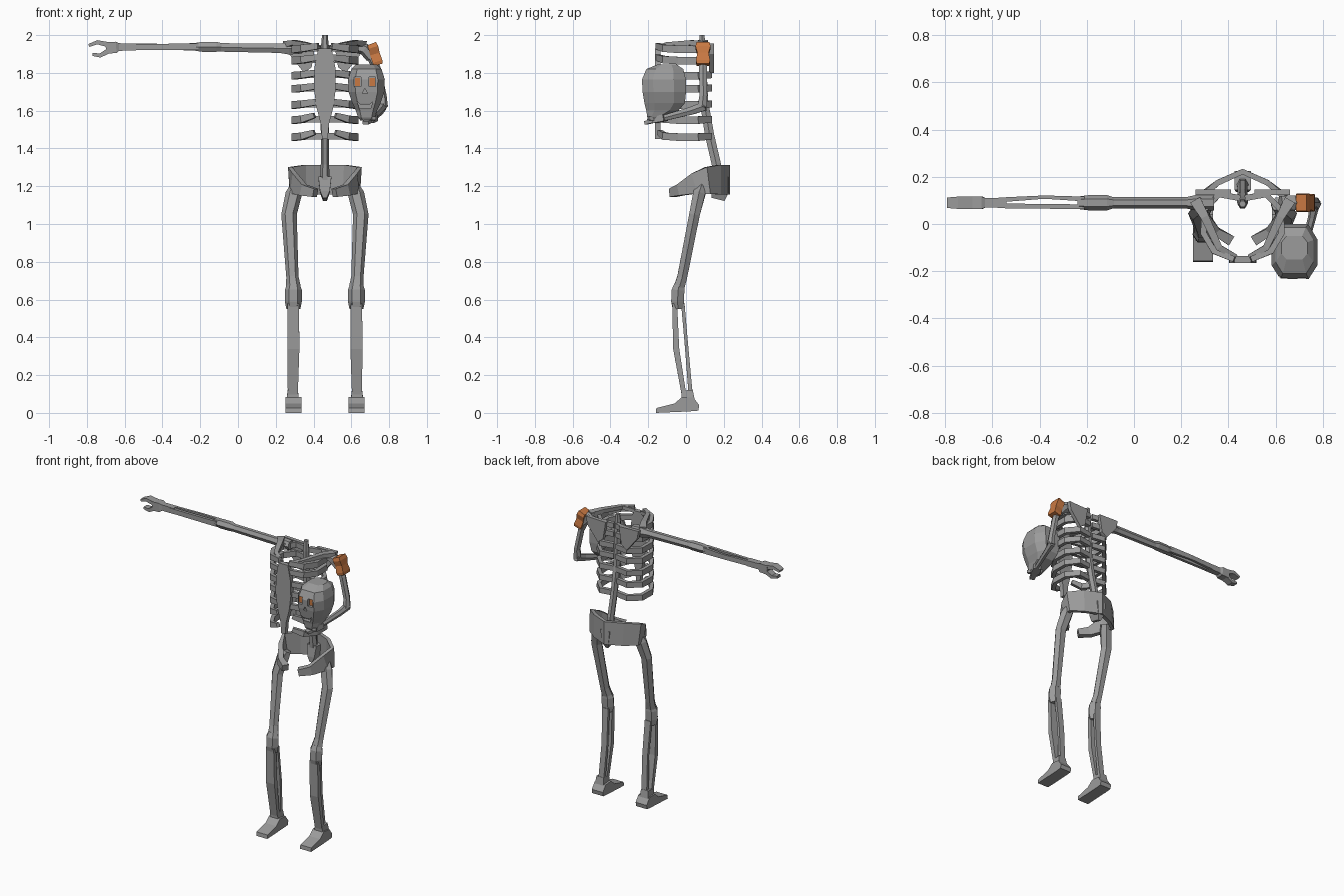
import bpy, bmesh, math
from mathutils import Vector

CX = 0.46          # body centre line
UP, FWD = Vector((0, 0, 1)), Vector((0, 1, 0))


def material(name, rgb):
    m = bpy.data.materials.new(name)
    m.diffuse_color = (*rgb, 1)
    return m


BONE = material("bone grey", (0.33, 0.33, 0.33))
ORANGE = material("rust orange", (0.58, 0.19, 0.055))


def finish(name, bm, mat=BONE):
    bmesh.ops.recalc_face_normals(bm, faces=bm.faces)
    me = bpy.data.meshes.new(name)
    bm.to_mesh(me)
    bm.free()
    ob = bpy.data.objects.new(name, me)
    bpy.context.collection.objects.link(ob)
    me.materials.append(mat)
    return ob


def loft(name, rings, mat=BONE):
    """Skin a list of equal-length point rings and cap the ends."""
    bm = bmesh.new()
    vs = [[bm.verts.new(p) for p in r] for r in rings]
    n = len(vs[0])
    for a, b in zip(vs, vs[1:]):
        for i in range(n):
            bm.faces.new((a[i], a[(i + 1) % n], b[(i + 1) % n], b[i]))
    bm.faces.new(vs[0])
    bm.faces.new(vs[-1])
    return finish(name, bm, mat)


def sweep(name, path, n=6, up=UP, mat=BONE):
    """Bone along (x, y, z, half width, half depth) stations."""
    pts = [Vector(p[:3]) for p in path]
    rings = []
    for i, p in enumerate(path):
        t = (pts[min(i + 1, len(pts) - 1)] - pts[max(i - 1, 0)]).normalized()
        u = up.cross(t).normalized()
        v = t.cross(u)
        off, k = (math.pi / 4, math.sqrt(2)) if n == 4 else (0, 1.08)
        ang = [off + 2 * math.pi * j / n for j in range(n)]
        rings.append([pts[i] + k * (u * p[3] * math.cos(a) + v * p[4] * math.sin(a)) for a in ang])
    return loft(name, rings, mat)


def both(name, path, **kw):
    """Sweep given as offsets from the body centre line, on both sides."""
    for side, s in (("left", 1), ("right", -1)):
        sweep(f"{side}_{name}", [(CX + s * p[0], *p[1:]) for p in path], **kw)


def prism(name, prof, axis, lo, hi, mat=BONE):
    """Extrude a 2D profile along x (profile y,z) or y (profile x,z)."""
    f = (lambda a, b, h: (h, a, b)) if axis == "x" else (lambda a, b, h: (a, h, b))
    return loft(name, [[f(a, b, h) for a, b in prof] for h in (lo, hi)], mat)


# spine and tailbone
sweep("spine", [(CX, .085, 2.0, .014, .014), (CX, .085, 1.93, .02, .02), (CX, .095, 1.65, .022, .024),
                (CX, .125, 1.47, .02, .026), (CX, .16, 1.32, .02, .026), (CX, .17, 1.2, .026, .026)], up=FWD)
sweep("tailbone", [(CX, .185, 1.25, .035, .04), (CX, .18, 1.17, .026, .045), (CX, .17, 1.13, .01, .035)],
      n=4, up=FWD)

# sternum plate
stern = [(.035, 1.93), (.055, 1.83), (.058, 1.72), (.045, 1.62), (.022, 1.53), (.015, 1.45)]
prism("sternum", [(CX + w, z) for w, z in stern] + [(CX - w, z) for w, z in stern[::-1]], "y", -.165, -.135)

# ribs
for i, z in enumerate((1.93, 1.87, 1.79, 1.72, 1.635, 1.555, 1.465)):
    path = [(.01, .11, z, .013, .017), (.10, .125, z, .013, .018), (.163, .06, z - .005, .013, .02),
            (.165, -.04, z - .005, .013, .02), (.12, -.115, z, .013, .019)]
    path.append((.035, -.15, z + .012, .012, .016) if i < 5 else (.055, -.14, z + .02, .012, .014))
    both(f"rib_{i + 1}", path, n=4)

# collar bones and shoulder blades
both("collar_bone", [(.03, -.14, 1.93, .012, .012), (.10, -.10, 1.95, .014, .012),
                     (.16, .03, 1.96, .018, .013), (.20, .10, 1.95, .024, .018)], n=4)
for side, s in (("left", 1), ("right", -1)):
    tri = [(.05, 1.95), (.20, 1.955), (.19, 1.90), (.11, 1.80), (.07, 1.83)]
    prism(f"{side}_shoulder_blade", [(CX + s * a, z) for a, z in tri], "y", .122, .147)

# pelvis: a band open at the front
half = [(.05, -.07, 1.165, .022, .022), (.115, -.03, 1.18, .018, .03), (.165, .05, 1.215, .014, .055),
        (.18, .115, 1.23, .012, .072), (.105, .175, 1.235, .012, .078)]
sweep("pelvis", [(CX + p[0], *p[1:]) for p in half] + [(CX, .222, 1.235, .012, .078)]
      + [(CX - p[0], *p[1:]) for p in half[::-1]], n=4)

# legs
both("thigh_bone", [(.15, .085, 1.20, .03, .03), (.165, .07, 1.16, .04, .034), (.19, .045, 1.05, .038, .03),
                    (.172, -.02, .72, .03, .028), (.167, -.035, .67, .036, .03)], up=FWD)
both("knee", [(.167, -.035, .68, .032, .028), (.167, -.042, .65, .042, .036), (.167, -.045, .59, .042, .036),
              (.167, -.042, .55, .034, .03)], up=FWD)
both("shin_bone", [(.167, -.06, .58, .03, .013), (.167, -.052, .34, .032, .016), (.17, -.008, .08, .026, .012)],
     n=4, up=FWD)
both("calf_bone", [(.162, -.017, .58, .022, .009), (.155, .004, .34, .02, .009), (.165, .026, .08, .02, .011)],
     n=4, up=FWD)
both("ankle", [(.17, .006, .12, .027, .03), (.17, .012, .06, .034, .035)], n=4, up=FWD)
foot = [(-.16, 0), (-.157, .026), (-.06, .05), (-.02, .085), (.04, .08), (.07, .04), (.065, .012), (.02, .008)]
for side, s in (("left", 1), ("right", -1)):
    x = CX + s * .167
    prism(f"{side}_foot", foot, "x", x - .042, x + .042)

# outstretched right arm
Y = .09
sweep("right_upper_arm", [(.34, Y, 1.93, .03, .03), (.27, Y, 1.93, .032, .035), (.22, Y, 1.93, .022, .026),
                          (-.10, Y, 1.935, .022, .024)])
sweep("right_elbow", [(-.08, Y, 1.935, .02, .022), (-.115, Y, 1.938, .03, .028), (-.19, Y, 1.938, .03, .028),
                      (-.24, Y, 1.938, .024, .02)])
sweep("right_forearm_outer", [(-.21, .106, 1.938, .01, .02), (-.38, .114, 1.938, .007, .016),
                              (-.57, .102, 1.938, .01, .017)], n=4)
sweep("right_forearm_inner", [(-.21, .073, 1.938, .01, .018), (-.57, .077, 1.936, .01, .016)], n=4)
sweep("right_wrist", [(-.54, Y, 1.937, .022, .019), (-.63, Y, 1.937, .02, .02), (-.645, Y, 1.935, .027, .03),
                      (-.70, Y, 1.932, .027, .03)], n=4)
sweep("right_fingers", [(-.68, Y, 1.948, .026, .014), (-.745, Y, 1.962, .026, .011), (-.79, Y, 1.945, .022, .008)], n=4)
sweep("right_thumb", [(-.68, Y, 1.92, .026, .014), (-.73, Y, 1.892, .022, .011), (-.77, Y, 1.898, .018, .008)], n=4)

# bent left arm
sweep("left_shoulder", [(.62, Y, 1.94, .03, .03), (.67, Y, 1.925, .03, .034), (.705, Y, 1.88, .026, .026)], up=FWD)
sweep("left_upper_arm", [(.70, Y, 1.90, .024, .024), (.735, Y, 1.82, .02, .022), (.765, .092, 1.68, .02, .022),
                         (.768, .085, 1.62, .024, .026)], up=FWD)
sweep("left_forearm", [(.768, .10, 1.625, .022, .026), (.755, .03, 1.60, .016, .022), (.715, -.12, 1.56, .014, .016)])
sweep("left_palm", [(.718, -.11, 1.563, .024, .018), (.69, -.165, 1.55, .03, .016)], n=4)
sweep("left_fingers", [(.695, -.16, 1.55, .02, .012), (.675, -.215, 1.535, .016, .009)], n=4)
sweep("left_thumb", [(.70, -.155, 1.555, .014, .012), (.72, -.20, 1.56, .012, .009)], n=4)

# orange shoulder guard
sweep("shoulder_guard", [(.708, Y, 1.955, .024, .034), (.716, Y, 1.935, .027, .04), (.725, Y, 1.90, .026, .03),
                         (.738, Y, 1.86, .027, .037), (.743, Y, 1.843, .024, .034)],
      n=4, up=FWD, mat=ORANGE)

# skull: stacked eight-sided sections (z, y centre, half width, half depth)
SX = .68
shape = [(-.62, -1), (.62, -1), (1, -.5), (1, .45), (.6, 1), (-.6, 1), (-1, .45), (-1, -.5)]
sections = [(1.845, -.10, .055, .05), (1.82, -.112, .08, .098), (1.765, -.117, .097, .116),
            (1.70, -.115, .095, .115), (1.64, -.113, .075, .107), (1.60, -.125, .056, .085),
            (1.565, -.165, .045, .04), (1.548, -.165, .032, .03)]
skull = loft("skull", [[(SX + a * rx, cy + b * ry, z) for a, b in shape] for z, cy, rx, ry in sections])


def cut(name, prof, depth):
    """Hidden cutter that carves the face of the skull."""
    c = prism(name, prof, "y", -.27, depth)
    c.hide_render = c.hide_viewport = True
    m = skull.modifiers.new(name, "BOOLEAN")
    m.operation, m.object, m.solver = "DIFFERENCE", c, "EXACT"


def rect(x, z, w, h):
    return [(x - w, z - h), (x + w, z - h), (x + w, z + h), (x - w, z + h)]


# eye sockets with orange eyes, nose and grin
FX = .672
for side, s in (("left", 1), ("right", -1)):
    x = FX + s * .039
    cut(f"{side}_socket_cutter", rect(x, 1.752, .018, .025), -.212)
    prism(f"{side}_eye", rect(x, 1.752, .014, .021), "y", -.218, -.210, ORANGE)
cut("nose_cutter", [(FX - .014, 1.69), (FX + .014, 1.69), (FX, 1.718)], -.21)
cut("mouth_cutter", [(FX - .042, 1.65), (FX - .03, 1.612), (FX + .03, 1.612), (FX + .042, 1.65),
                     (FX + .024, 1.632), (FX - .024, 1.632)], -.185)
